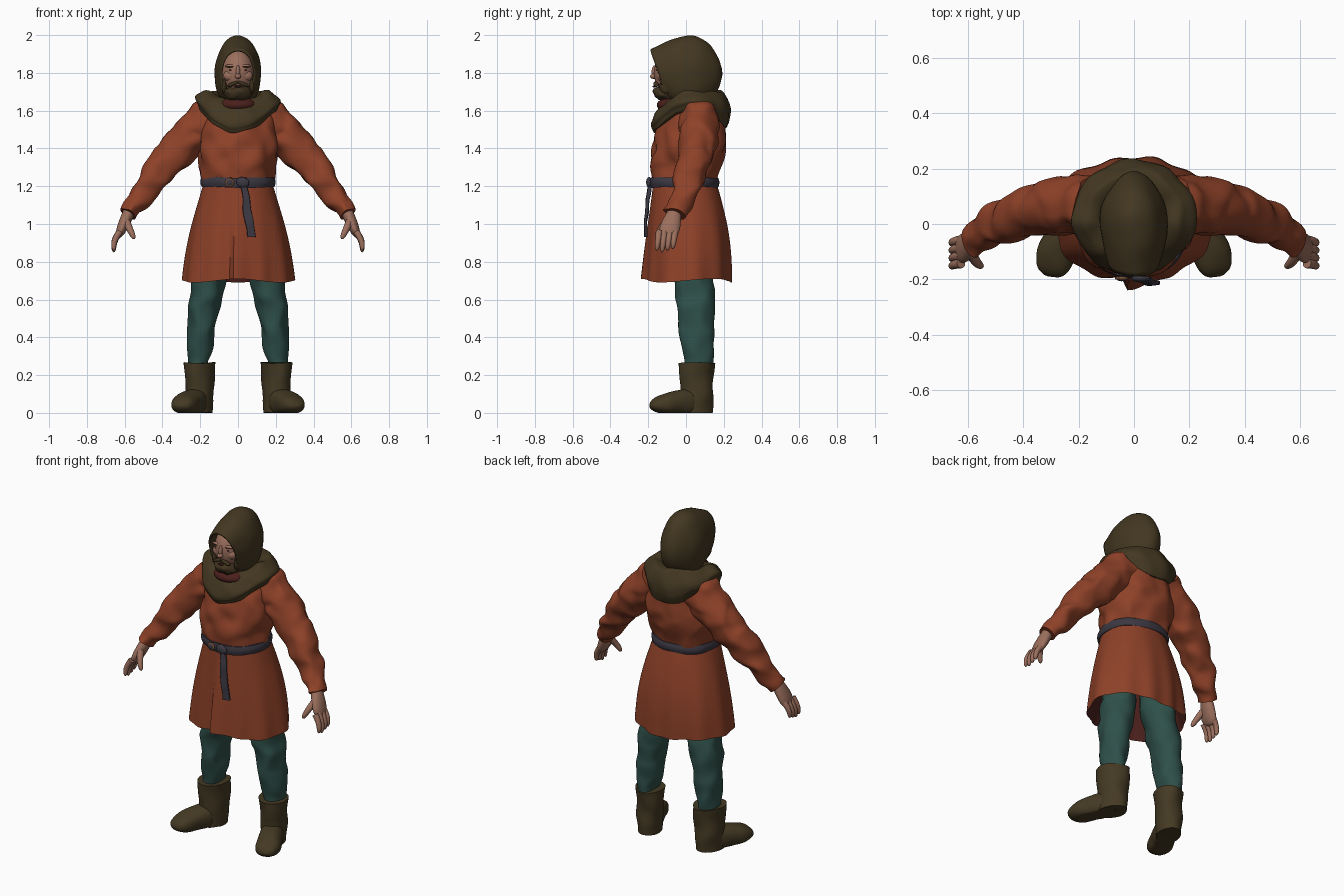
import bpy, bmesh, math
from mathutils import Vector, Matrix, noise

if "Cube" in bpy.data.objects:
    bpy.data.objects.remove(bpy.data.objects["Cube"])

X, Y, Z = Matrix.Identity(3)
LEVEL, FACING = (X, Y), (X, Z)
NO_SAG = Vector()
made = []


def material(name, *colour):
    m = bpy.data.materials.new(name)
    m.use_nodes = True
    m.diffuse_color = (*colour, 1)
    m.node_tree.nodes["Principled BSDF"].inputs["Base Color"].default_value = (*colour, 1)
    return m


rust = material("rust_wool", .27, .053, .021)
lining = material("dark_red_lining", .07, .014, .011)
olive = material("olive_brown_wool", .056, .038, .015)
leather = material("brown_leather", .058, .041, .017)
teal = material("teal_wool", .028, .08, .068)
slate = material("slate_leather", .044, .039, .054)
skin = material("skin", .33, .16, .11)
hair = material("dark_hair", .05, .032, .013)
brass = material("dull_brass", .2, .09, .04)


def finish(name, bm, mat, side, bend):
    for v in bm.verts:
        if bend:
            v.co = bend(v.co.copy())
        v.co.x *= side
    bmesh.ops.recalc_face_normals(bm, faces=bm.faces)
    mesh = bpy.data.meshes.new(name)
    bm.to_mesh(mesh)
    bm.free()
    mesh.materials.append(mat)
    ob = bpy.data.objects.new(name, mesh)
    bpy.context.collection.objects.link(ob)
    made.append(ob)
    return ob


def loft(name, rings, mat, count=40, power=2, side=1, bend=None, open_start=False, open_end=False):
    """Skin a row of rings, each a centre, two axes and two radii."""
    bm, loops = bmesh.new(), []
    for centre, (u, v), (ru, rv) in rings:
        loop = []
        for k in range(count):
            a = math.tau * k / count
            c, s = (math.copysign(abs(w) ** (2 / power), w) for w in (math.cos(a), math.sin(a)))
            loop.append(bm.verts.new(centre + u * ru * c + v * rv * s))
        loops.append(loop)
    for low, high in zip(loops, loops[1:]):
        for k in range(count):
            bm.faces.new((low[k - 1], low[k], high[k], high[k - 1]))
    if not open_start:
        bm.faces.new(loops[0])
    if not open_end:
        bm.faces.new(loops[-1])
    return finish(name, bm, mat, side, bend)


def limb(name, start, end, radii, end_radii, mat, axes=None, sag=NO_SAG, belly=0,
         rounding=None, steps=24, **options):
    """Taper from start to end, bowed by sag, swollen by belly, rounded off at the end."""
    start, end = Vector(start), Vector(end)
    radii, end_radii = Vector(radii), Vector(end_radii)
    rings = []
    for i in range(steps + 1):
        t = i / steps
        bow = math.sin(math.pi * t)
        size = radii.lerp(end_radii, t) * (1 + belly * bow)
        if rounding:
            size *= math.sqrt(max(1 - t ** rounding, .01))
        along = (end - start + sag * math.pi * math.cos(math.pi * t)).normalized()
        across = (Y - along * along.y).normalized()
        frame = axes or (across, along.cross(across))
        rings.append((start.lerp(end, t) + sag * bow, frame, size))
    return loft(name, rings, mat, **options)


def ball(name, at, size, mat, side=1, turn=0, bend=None):
    bm = bmesh.new()
    place = Matrix.Translation(at) @ Matrix.Rotation(turn, 4, "Y") @ Matrix.Diagonal((*size, 1))
    bmesh.ops.create_uvsphere(bm, u_segments=28, v_segments=18, radius=1, matrix=place)
    return finish(name, bm, mat, side, bend)


def wrinkle(amount, frequency=10):
    return lambda p: p + noise.noise_vector(p * frequency) * amount


def clamp(t):
    return min(max(t, 0), 1)


# Pleats deepen towards the hem; the front edge overlaps at the middle
def pleat(p):
    depth = clamp((1.17 - p.z) * 2)
    angle = math.atan2(p.y, p.x)
    spread = 1 + depth * (.025 * math.sin(11 * angle) + .015 * math.sin(5 * angle + 1))
    p = Vector((p.x * spread, p.y * spread, p.z + .01 * depth * math.sin(3 * angle)))
    if p.y < 0 and -.025 < p.x < .1:
        p.y -= .04 * depth * (.8 - 8 * p.x)
    return p


# The cowl hangs lower over the chest and back
def drape(p):
    reach = clamp(abs(p.y - .025) * 5) ** 2
    if p.y < 0:
        p.z -= .125 * reach
    else:
        p.z -= .1 * reach * clamp((1.7 - p.z) * 15)
    return wrinkle(.016)(p)


# The hood brim leans forward at the top
def brim(p):
    p.y -= .3 * (p.z - 1.8) * clamp(-7 * p.y)
    return wrinkle(.006)(p)


# Boots turn outwards about the heel and have flat soles
def turn_out(p):
    heel = Vector((.2, .06, 0))
    p = wrinkle(.008)(heel + Matrix.Rotation(.42, 3, "Z") @ (p - heel))
    p.z = max(p.z, 0)
    return p


# Tunic
hem, hem_size = (0, .018, .7), (.293, .222)
limb("skirt", (0, -.01, 1.24), hem, (.175, .165), hem_size, rust, LEVEL, belly=.07,
     sag=Y * .012, count=96, power=2.2, bend=pleat, open_end=True)
limb("skirt_lining", (0, .02, .95), hem, (.2, .16), hem_size, lining, LEVEL,
     count=96, power=2.2, bend=pleat, open_end=True)
limb("tunic_chest", (0, -.01, 1.23), (0, .05, 1.61), (.182, .17), (.165, .15), rust, LEVEL,
     belly=.2, count=64, power=2.3, bend=wrinkle(.024))
ball("collar", (0, -.055, 1.63), (.105, .1, .045), lining)

# Belt with knot, buckle and hanging end
limb("belt", (0, -.01, 1.195), (0, -.01, 1.245), (.191, .18), (.191, .18), slate, LEVEL,
     belly=.03, count=64, power=2.2, bend=wrinkle(.006))
limb("belt_end", (.03, -.195, 1.22), (.07, -.218, .93), (.012, .018), (.008, .024), slate,
     power=4, bend=wrinkle(.01))
ball("belt_knot", (.025, -.195, 1.22), (.035, .016, .028), slate, turn=.3)
ball("buckle", (-.045, -.196, 1.22), (.024, .008, .024), brass)
ball("buckle_centre", (-.045, -.199, 1.22), (.018, .008, .018), slate)

# Cowl, a soft draped ring
folds = []
for i in range(33):
    a = math.tau * i / 32
    wide = .162 + .06 * math.cos(a) + .005 * math.sin(5 * a)
    folds.append((Vector((0, .025, 1.645 + .058 * math.sin(a))), LEVEL, (wide, wide * .93)))
loft("cowl", folds, olive, count=64, bend=drape, open_start=True, open_end=True)

# Hood, a hollow shell open at the face
hood = limb("hood", (0, -.15, 1.79), (0, .19, 1.8), (.095, .135), (.108, .2), olive, FACING,
            belly=.28, rounding=3.2, count=48, bend=brim, open_start=True)
shell = hood.modifiers.new("thickness", "SOLIDIFY")
shell.thickness = .012

# Head
ball("head", (0, -.062, 1.8), (.088, .108, .125), skin)
ball("nose_bridge", (0, -.165, 1.805), (.012, .017, .035), skin)
ball("nose_tip", (0, -.172, 1.782), (.017, .018, .014), skin)
ball("beard", (0, -.092, 1.695), (.078, .083, .046), hair, bend=wrinkle(.012, 30))
ball("mouth", (0, -.17, 1.728), (.02, .009, .005), lining)

for side, tag in ((1, "left_"), (-1, "right_")):
    # Face details
    ball(tag + "moustache", (.026, -.157, 1.742), (.034, .015, .01), hair, side, turn=.4)
    ball(tag + "sideburn", (.074, -.105, 1.73), (.014, .035, .04), hair, side)
    ball(tag + "cheek", (.04, -.128, 1.785), (.038, .028, .03), skin, side)
    ball(tag + "brow_ridge", (.034, -.147, 1.836), (.034, .014, .01), skin, side)
    ball(tag + "eyebrow", (.036, -.157, 1.833), (.024, .005, .004), hair, side)
    ball(tag + "eye", (.034, -.154, 1.815), (.014, .006, .003), lining, side)

    # Arm and hand
    limb(tag + "sleeve", (.14, .07, 1.56), (.58, -.06, 1.05), (.108, .115), (.054, .05), rust,
         sag=Vector((0, .045, .042)), belly=.12, steps=50, side=side, bend=wrinkle(.022, 11))
    limb(tag + "palm", (.57, -.055, 1.08), (.635, -.1, .93), (.032, .03), (.055, .022), skin,
         belly=.15, rounding=9, side=side)
    for i, finger in enumerate(("index", "middle", "ring", "little")):
        y = .028 * i - .142
        limb(tag + finger + "_finger", (.625, y, .96), (.657, y - .013, .85 + .009 * abs(i - 1)),
             (.018, .018), (.012, .012), skin, sag=X * .012, rounding=9, count=12, side=side)
    limb(tag + "thumb", (.595, -.095, 1.02), (.548, -.155, .92), (.022, .022), (.013, .013), skin,
         sag=Y * -.01, rounding=9, count=12, side=side)

    # Leg and boot
    limb(tag + "trouser_leg", (.125, .035, .9), (.212, .07, .22), (.1, .112), (.055, .075), teal,
         LEVEL, sag=X * .01, belly=.06, steps=40, side=side, bend=wrinkle(.018))
    limb(tag + "boot_shaft", (.2, .057, .265), (.205, .057, 0), (.085, .1), (.068, .085), leather,
         LEVEL, belly=-.05, side=side, bend=turn_out)
    limb(tag + "boot_foot", (.205, .08, .065), (.205, -.215, .04), (.05, .075), (.074, .04), leather,
         FACING, belly=.12, rounding=8, power=2.3, side=side, bend=turn_out)

# Smooth shading that keeps sharp edges
bpy.ops.object.select_all(action="DESELECT")
for ob in made:
    ob.select_set(True)
bpy.context.view_layer.objects.active = hood
bpy.ops.object.shade_smooth_by_angle(angle=math.radians(50))
